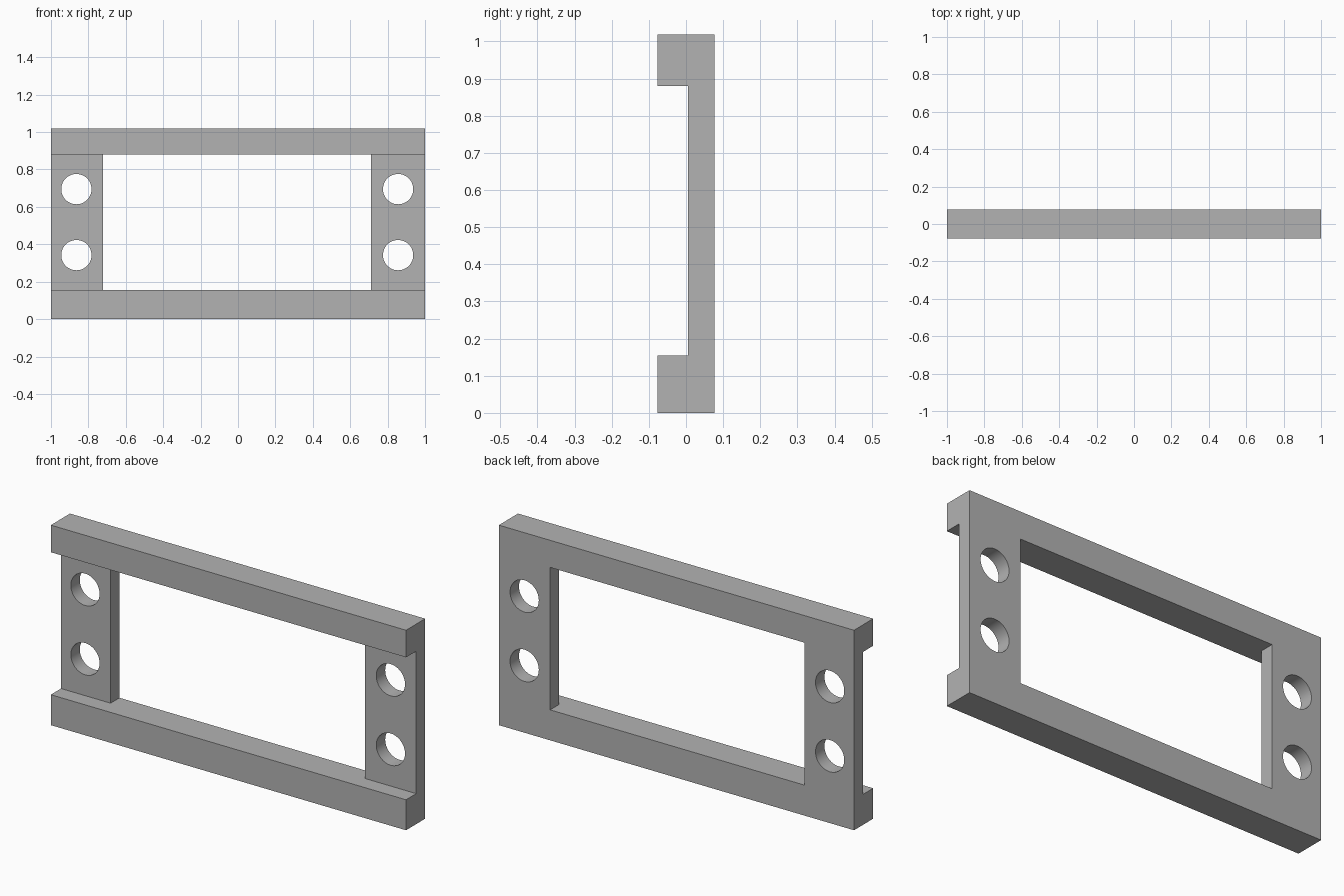
import bpy
import bmesh
from math import radians
from mathutils import Matrix

cube = bpy.data.objects.get("Cube")
if cube:
    bpy.data.objects.remove(cube, do_unlink=True)

FRONT, STEP, BACK = -0.077, 0.005, 0.077
LOW, HIGH, TOP = 0.155, 0.88, 1.018

grey = bpy.data.materials.new("plain grey")
grey.use_nodes = True
colour = (0.45, 0.45, 0.45, 1)
grey.diffuse_color = colour
grey.node_tree.nodes["Principled BSDF"].inputs["Base Color"].default_value = colour


def add_object(name, bm):
    bmesh.ops.recalc_face_normals(bm, faces=bm.faces)
    mesh = bpy.data.meshes.new(name)
    bm.to_mesh(mesh)
    bm.free()
    mesh.materials.append(grey)
    obj = bpy.data.objects.new(name, mesh)
    bpy.context.collection.objects.link(obj)
    return obj


def cut(target, bm):
    """Subtract a temporary solid from the target."""
    cutter = add_object("cutter", bm)
    cutter.hide_render = True
    mod = target.modifiers.new("cut", 'BOOLEAN')
    mod.operation = 'DIFFERENCE'
    mod.solver = 'EXACT'
    mod.object = cutter
    bpy.context.view_layer.objects.active = target
    bpy.ops.object.modifier_apply(modifier=mod.name)
    bpy.data.objects.remove(cutter, do_unlink=True)


# Frame body: C-shaped profile with two thick rails, extruded along x
profile = [(FRONT, 0), (BACK, 0), (BACK, TOP), (FRONT, TOP),
           (FRONT, HIGH), (STEP, HIGH), (STEP, LOW), (FRONT, LOW)]
bm = bmesh.new()
face = bm.faces.new([bm.verts.new((-1, y, z)) for y, z in profile])
side = bmesh.ops.extrude_face_region(bm, geom=[face])
bmesh.ops.translate(bm, vec=(2, 0, 0),
                    verts=[v for v in side["geom"] if isinstance(v, bmesh.types.BMVert)])
frame = add_object("mounting_frame", bm)

# Central window, flush with the inner faces of the rails
bm = bmesh.new()
bmesh.ops.create_cube(bm, size=1, matrix=Matrix.Translation((-0.005, 0, (LOW + HIGH) / 2))
                      @ Matrix.Diagonal((1.432, 0.4, HIGH - LOW, 1)))
cut(frame, bm)

# Two screw holes through each end plate
for x in (-0.864, 0.856):
    for z in (0.342, 0.695):
        bm = bmesh.new()
        bmesh.ops.create_cone(bm, cap_ends=True, segments=48, radius1=0.081, radius2=0.081,
                              depth=0.4, matrix=Matrix.Translation((x, 0, z))
                              @ Matrix.Rotation(radians(90), 4, 'X'))
        cut(frame, bm)

# Smooth hole walls, crisp edges elsewhere
bpy.ops.object.select_all(action='DESELECT')
frame.select_set(True)
bpy.context.view_layer.objects.active = frame
bpy.ops.object.shade_smooth_by_angle(angle=radians(30))
